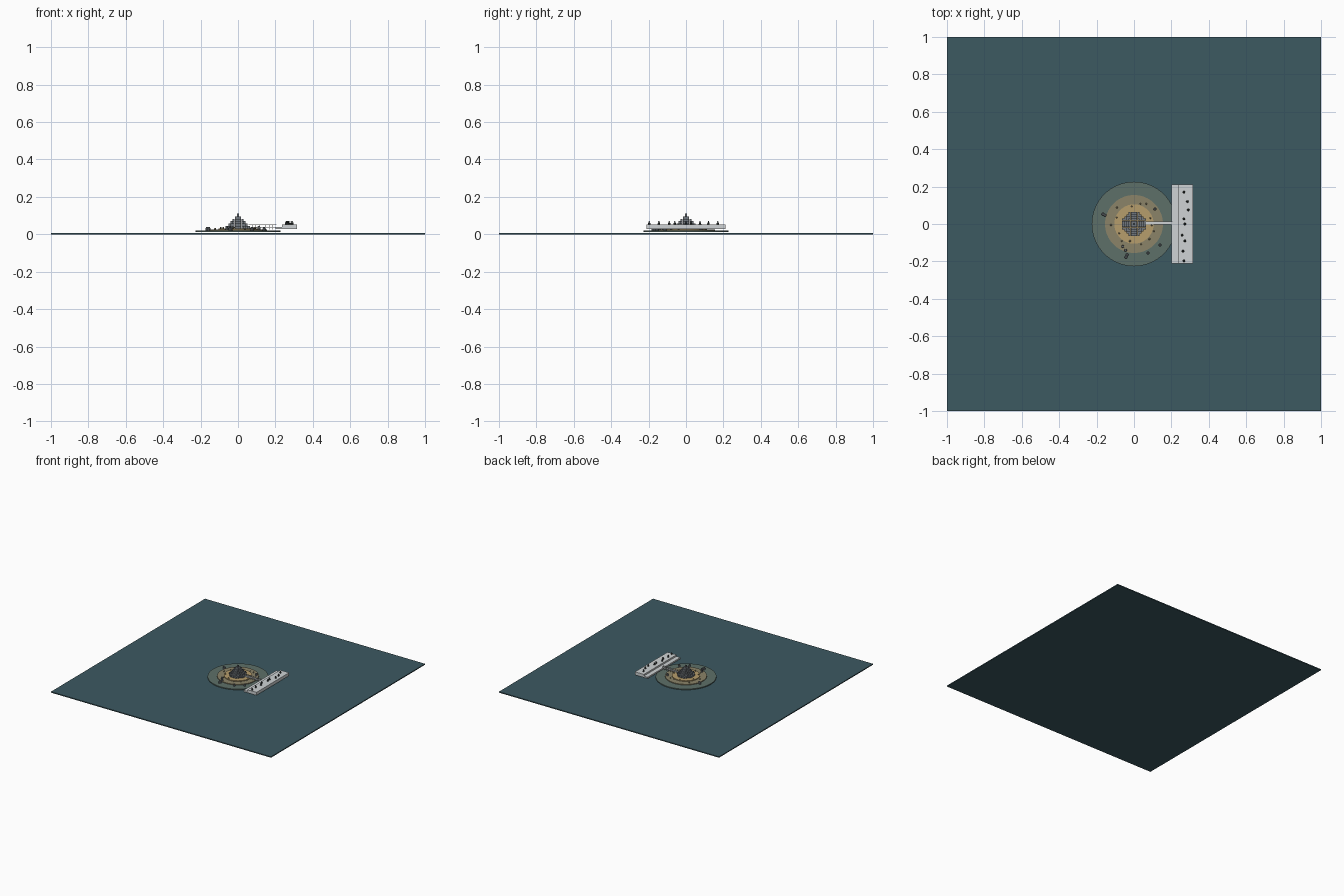
import bpy, bmesh, math, random
from mathutils import Matrix, Vector

if "Cube" in bpy.data.objects:
    bpy.data.objects.remove(bpy.data.objects["Cube"])

random.seed(4)


def mat(name, rgb):
    m = bpy.data.materials.new(name)
    m.diffuse_color = (*rgb, 1)
    m.use_nodes = True
    m.node_tree.nodes["Principled BSDF"].inputs["Base Color"].default_value = m.diffuse_color
    return m


WATER = mat("water", (0.045, 0.1, 0.12))
REEF = mat("reef", (0.11, 0.16, 0.14))
SHORE = mat("shore", (0.26, 0.23, 0.14))
SAND = mat("sand", (0.47, 0.34, 0.15))
STONE = mat("stone", (0.17, 0.19, 0.21))
PALE = mat("pale_concrete", (0.62, 0.65, 0.66))
DARK = mat("dark", (0.04, 0.05, 0.05))


def box(bm, x0, x1, y0, y1, z0, z1):
    c = Vector(((x0 + x1) / 2, (y0 + y1) / 2, (z0 + z1) / 2))
    s = Matrix.Diagonal((x1 - x0, y1 - y0, z1 - z0, 1))
    bmesh.ops.create_cube(bm, size=1, matrix=Matrix.Translation(c) @ s)


def cone(bm, x, y, z0, z1, r0, r1, n):
    bmesh.ops.create_cone(bm, cap_ends=True, segments=n, radius1=r0, radius2=r1,
                          depth=z1 - z0, matrix=Matrix.Translation((x, y, (z0 + z1) / 2)))


def finish(name, bm, material):
    me = bpy.data.meshes.new(name)
    bm.to_mesh(me)
    bm.free()
    me.materials.append(material)
    ob = bpy.data.objects.new(name, me)
    bpy.context.collection.objects.link(ob)
    return ob


# Water slab
bm = bmesh.new()
box(bm, -1, 1, -1, 1, 0, 0.008)
finish("water", bm, WATER)

# Three stacked island terraces
for name, r, z0, z1, m in (("reef_disc", 0.226, 0.013, 0.02, REEF),
                           ("shore_disc", 0.155, 0.02, 0.026, SHORE),
                           ("sand_disc", 0.105, 0.026, 0.032, SAND)):
    bm = bmesh.new()
    cone(bm, 0, 0, z0, z1, r, r, 64)
    finish(name, bm, m)

# Stepped mound of square blocks, each tier a rasterised circle
pitch, half = 0.0115, 0.0054
tiers = ((0.062, 0.032, 0.045), (0.05, 0.045, 0.058), (0.039, 0.058, 0.07),
         (0.028, 0.07, 0.083), (0.018, 0.083, 0.096), (0.006, 0.096, 0.112))
bm = bmesh.new()
for r, z0, z1 in tiers:
    for i in range(-5, 6):
        for j in range(-5, 6):
            x, y = i * pitch, j * pitch
            if math.hypot(x, y) <= r:
                box(bm, x - half, x + half, y - half, y + half, z0, z1)
finish("block_mound", bm, STONE)

# Long viewing platform: lower ledge and upper deck
bm = bmesh.new()
box(bm, 0.2, 0.316, -0.212, 0.212, 0.028, 0.04)
finish("platform_ledge", bm, PALE)
bm = bmesh.new()
box(bm, 0.235, 0.316, -0.212, 0.212, 0.04, 0.053)
finish("platform_deck", bm, PALE)

# Footbridge with posts and rails
bm = bmesh.new()
box(bm, 0.055, 0.205, -0.003, 0.013, 0.036, 0.04)
for y in (-0.003, 0.0115):
    box(bm, 0.055, 0.205, y, y + 0.0015, 0.05, 0.052)
    for k in range(9):
        x = 0.058 + k * 0.018
        box(bm, x, x + 0.002, y, y + 0.0015, 0.026, 0.052)
finish("footbridge", bm, PALE)

# Small figures standing on the deck
bm = bmesh.new()
for x, y in ((0.267, 0.17), (0.285, 0.12), (0.29, 0.075), (0.267, 0.027), (0.272, 0),
             (0.257, -0.06), (0.272, -0.09), (0.262, -0.145), (0.267, -0.197)):
    cone(bm, x, y, 0.053, 0.064, 0.007, 0.005, 8)
    bmesh.ops.create_icosphere(bm, subdivisions=1, radius=0.004,
                               matrix=Matrix.Translation((x, y, 0.067)))
finish("deck_figures", bm, DARK)

# Short posts and boulders scattered on the terraces
bm = bmesh.new()
for x, y in ((-0.166, 0.053), (-0.155, 0.047), (0.112, 0.08), (0.139, -0.112), (0.075, -0.155),
             (-0.037, -0.165), (-0.043, -0.177), (-0.045, -0.14), (-0.06, -0.12)):
    z = 0.02 if math.hypot(x, y) > 0.155 else 0.026
    cone(bm, x, y, z, z + 0.018, 0.008, 0.006, 8)
finish("reef_posts", bm, STONE)

bm = bmesh.new()
for k in range(14):
    a = k * math.tau / 14 + random.uniform(-0.15, 0.15)
    r = random.uniform(0.09, 0.135)
    z = 0.032 if r < 0.105 else 0.026
    bmesh.ops.create_icosphere(bm, subdivisions=1, radius=random.uniform(0.004, 0.006),
                               matrix=Matrix.Translation((r * math.cos(a), r * math.sin(a), z + 0.003)))
finish("boulders", bm, SHORE)
